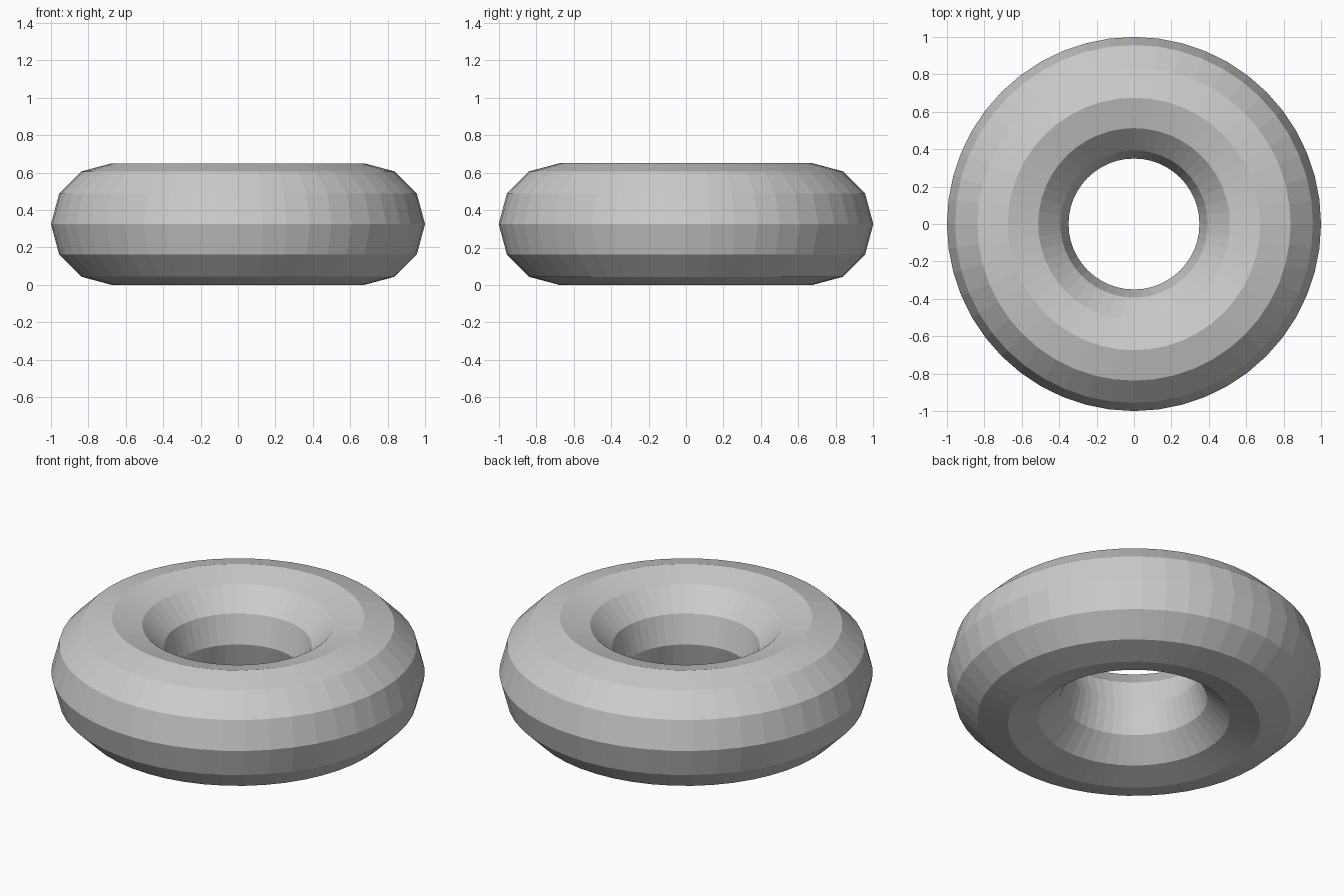
import bpy

if "Cube" in bpy.data.objects:
    bpy.data.objects.remove(bpy.data.objects["Cube"])

# Ring: flat-shaded torus with a twelve-sided cross-section, resting on the ground
MAJOR, MINOR = 0.675, 0.325
bpy.ops.mesh.primitive_torus_add(
    major_radius=MAJOR, minor_radius=MINOR,
    major_segments=48, minor_segments=12,
    location=(0, 0, MINOR))
ring = bpy.context.object
ring.name = "ring"
bpy.ops.object.shade_flat()
